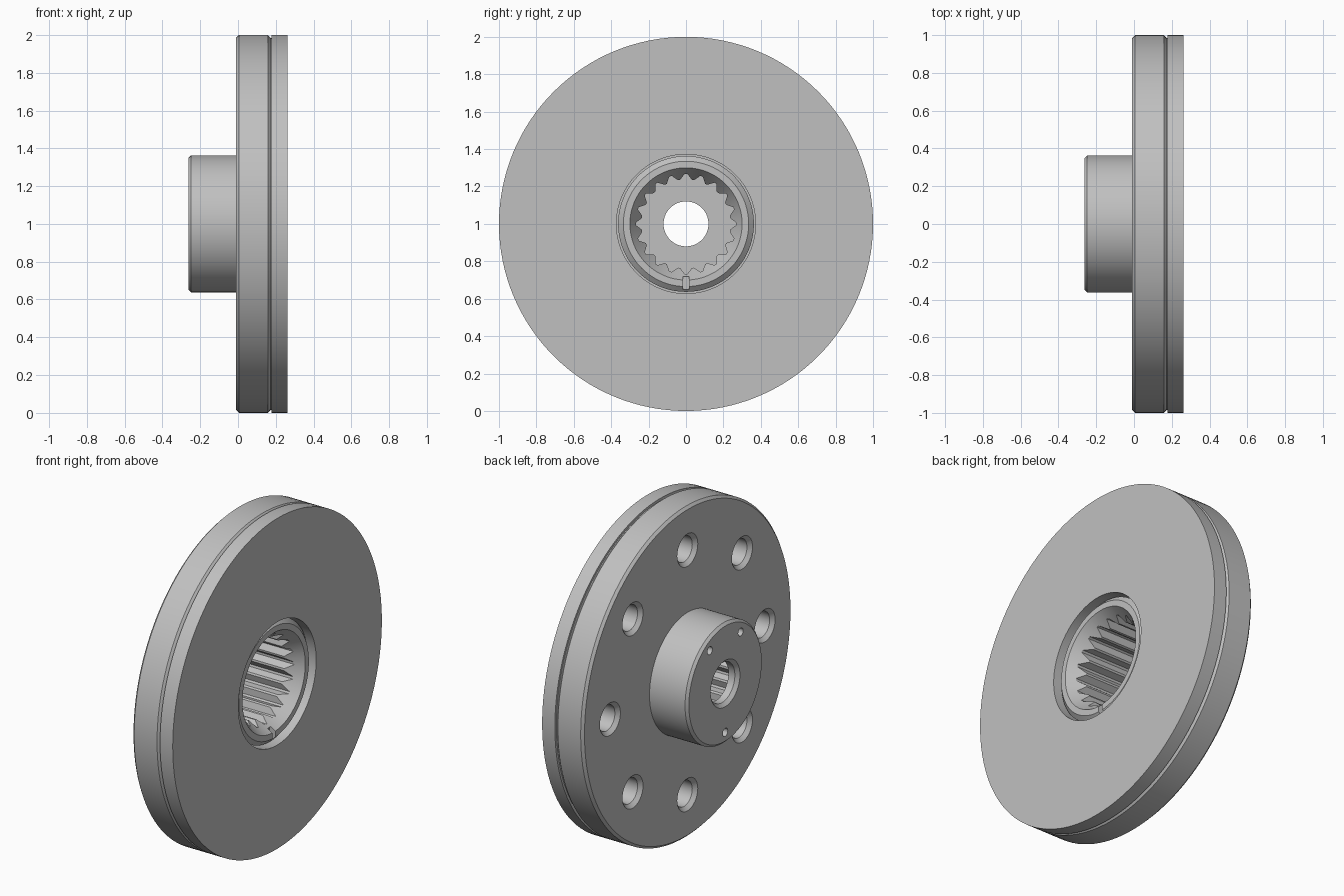
import bpy, bmesh
from math import cos, sin, pi, radians

if "Cube" in bpy.data.objects:
    bpy.data.objects.remove(bpy.data.objects["Cube"], do_unlink=True)

steel = bpy.data.materials.new("grey_steel")
steel.use_nodes = True
GREY = (0.53, 0.53, 0.53, 1)
steel.diffuse_color = GREY
steel.node_tree.nodes["Principled BSDF"].inputs["Base Color"].default_value = GREY


def make_object(name, bm):
    bmesh.ops.recalc_face_normals(bm, faces=bm.faces)
    mesh = bpy.data.meshes.new(name)
    bm.to_mesh(mesh)
    bm.free()
    mesh.materials.append(steel)
    obj = bpy.data.objects.new(name, mesh)
    bpy.context.collection.objects.link(obj)
    return obj


def lathe(name, profile, segments=128):
    """Spin a closed (x, radius) profile around the x axis at z = 1."""
    bm = bmesh.new()
    rings = []
    for i in range(segments):
        a = 2 * pi * i / segments
        rings.append([bm.verts.new((x, r * cos(a), 1 + r * sin(a))) for x, r in profile])
    n = len(profile)
    for i in range(segments):
        here, there = rings[i], rings[(i + 1) % segments]
        for j in range(n):
            k = (j + 1) % n
            bm.faces.new((here[j], here[k], there[k], there[j]))
    return make_object(name, bm)


def stack(name, sections, outline, y=0, z=1):
    """Loft a (y, z) outline through (x, scale) sections and cap both ends."""
    bm = bmesh.new()
    loops = [[bm.verts.new((x, y + s * p, z + s * q)) for p, q in outline]
             for x, s in sections]
    n = len(outline)
    for a, b in zip(loops, loops[1:]):
        for i in range(n):
            j = (i + 1) % n
            bm.faces.new((a[i], a[j], b[j], b[i]))
    bm.faces.new(loops[0])
    bm.faces.new(loops[-1])
    return make_object(name, bm)


def circle(n):
    return [(cos(2 * pi * i / n), sin(2 * pi * i / n)) for i in range(n)]


def cut(target, cutters):
    """Subtract the cutters, bake the result and remove the cutters."""
    for c in cutters:
        c.hide_render = True
        mod = target.modifiers.new("cut", 'BOOLEAN')
        mod.operation = 'DIFFERENCE'
        mod.solver = 'EXACT'
        mod.object = c
    graph = bpy.context.evaluated_depsgraph_get()
    baked = bpy.data.meshes.new_from_object(target.evaluated_get(graph))
    target.modifiers.clear()
    target.data = baked
    for c in cutters:
        bpy.data.objects.remove(c, do_unlink=True)


# Rear flange with chamfered rims
flange = lathe("flange", [(-0.01, 0.35), (-0.01, 0.985), (0.005, 1), (0.158, 1),
                          (0.172, 0.985), (0.172, 0.35)])

# Front plate with a clearance bore around the hub
front_plate = lathe("front_plate", [(0.171, 0.372), (0.171, 0.985), (0.178, 0.985),
                                    (0.178, 1), (0.263, 1), (0.263, 0.372)])

# Hub with chamfered ends, a conical mouth and a small through bore
hub = lathe("hub", [(-0.263, 0.14), (-0.263, 0.348), (-0.248, 0.363), (0.215, 0.363),
                    (0.24, 0.335), (0.24, 0.30), (0.14, 0.235), (0.14, 0.12),
                    (-0.243, 0.12)])

# Eight chamfered bolt holes in the flange
bolt_cutters = []
for i in range(8):
    a = i * pi / 4
    bolt_cutters.append(stack("bolt_cutter", [(-0.03, 0.118), (0.012, 0.077), (0.2, 0.077)],
                              circle(32), 0.74 * cos(a), 1 + 0.74 * sin(a)))
cut(flange, bolt_cutters)

# Internal spline of the hub
TEETH = 20
spline = []
for i in range(TEETH):
    for offset, r in ((-0.42, 0.238), (-0.08, 0.268), (0.08, 0.268), (0.42, 0.238)):
        a = pi / 2 + (i + offset) * 2 * pi / TEETH
        spline.append((r * cos(a), r * sin(a)))
hub_cutters = [stack("spline_cutter", [(-0.2, 1), (0.3, 1)], spline)]

# Three small holes in the rear face of the hub
for angle in (60, 120, 270):
    a = radians(angle)
    hub_cutters.append(stack("pin_cutter", [(-0.3, 0.024), (-0.215, 0.024)], circle(20),
                             0.295 * cos(a), 1 + 0.295 * sin(a)))

# Locating notch at the bottom of the hub mouth
notch = [(-0.015, -0.035), (0.015, -0.035), (0.015, 0.035), (-0.015, 0.035)]
hub_cutters.append(stack("notch_cutter", [(0.2, 1), (0.3, 1)], notch, 0, 0.685))
cut(hub, hub_cutters)

# Smooth shading with sharp edges kept
bpy.ops.object.select_all(action='DESELECT')
for obj in (flange, front_plate, hub):
    obj.select_set(True)
bpy.context.view_layer.objects.active = hub
bpy.ops.object.shade_smooth_by_angle(angle=radians(25))
